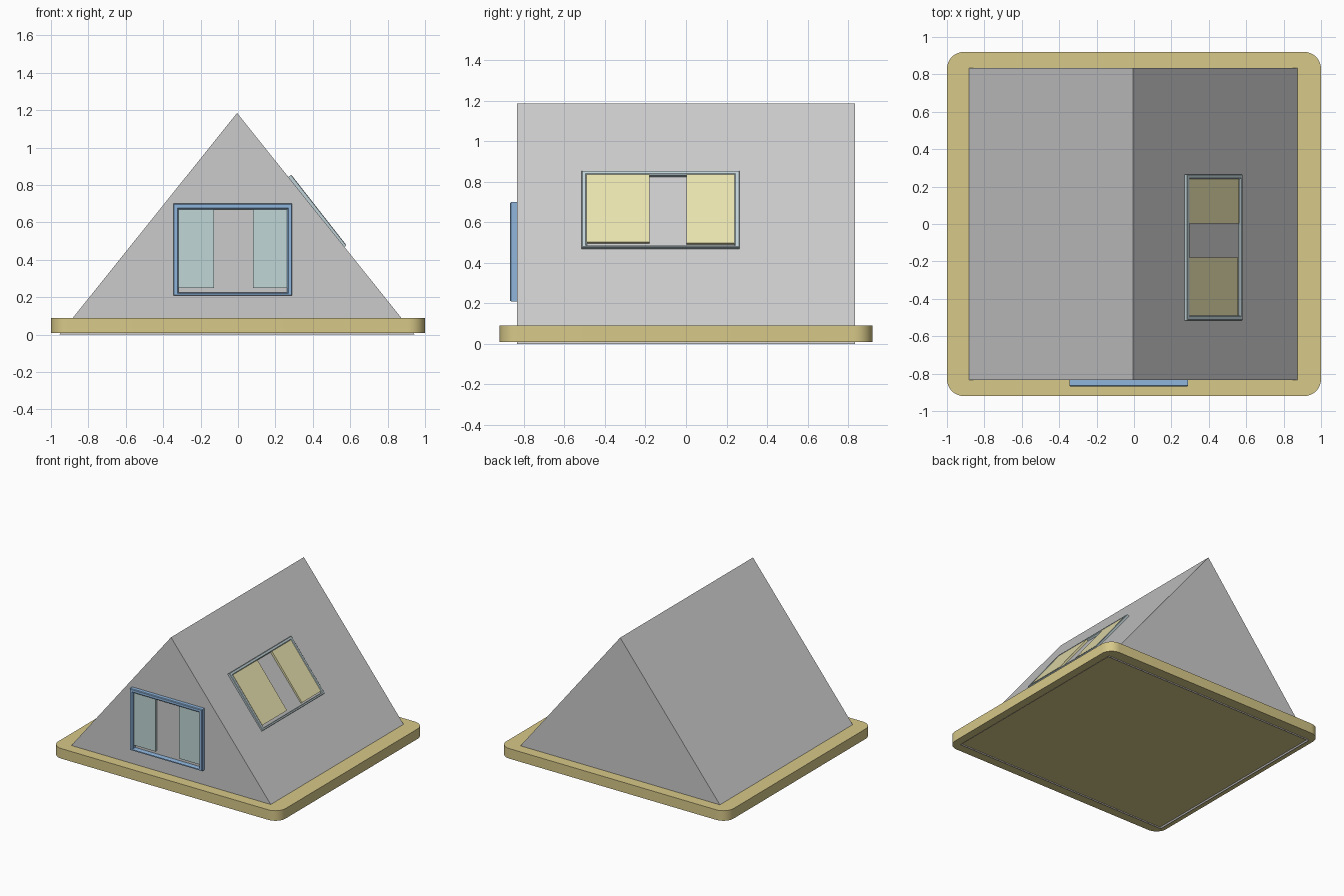
import bpy, bmesh, math
from mathutils import Matrix, Vector

if "Cube" in bpy.data.objects:
    bpy.data.objects.remove(bpy.data.objects["Cube"])


def material(name, rgb):
    m = bpy.data.materials.new(name)
    m.diffuse_color = (*rgb, 1)
    m.use_nodes = True
    m.node_tree.nodes["Principled BSDF"].inputs["Base Color"].default_value = m.diffuse_color
    return m


def make(name, bm, mat=None, matrix=None):
    bmesh.ops.recalc_face_normals(bm, faces=bm.faces)
    me = bpy.data.meshes.new(name)
    bm.to_mesh(me)
    bm.free()
    ob = bpy.data.objects.new(name, me)
    bpy.context.collection.objects.link(ob)
    if mat:
        me.materials.append(mat)
    if matrix:
        ob.matrix_world = matrix
    return ob


def box(name, lo, hi, mat, matrix=None):
    bm = bmesh.new()
    bmesh.ops.create_cube(bm, size=1)
    for v in bm.verts:
        v.co = [a + (c + 0.5) * (b - a) for a, b, c in zip(lo, hi, v.co)]
    return make(name, bm, mat, matrix)


def frame(name, hw, hh, widths, back, depth, mat, matrix):
    # rectangular moulding: profile of (inset fraction, height), swept round
    # widths = side, bottom, top
    side, bot, top = widths
    profile = [(0, back), (0, depth * 0.85), (0.15, depth), (0.75, depth),
               (1, depth * 0.75), (1, back)]
    bm = bmesh.new()
    rings = []
    for f, w in profile:
        x, b, t = hw - f * side, -hh + f * bot, hh - f * top
        rings.append([bm.verts.new((px, py, w))
                      for px, py in ((-x, b), (x, b), (x, t), (-x, t))])
    for i, r in enumerate(rings):
        n = rings[(i + 1) % len(rings)]
        for k in range(4):
            j = (k + 1) % 4
            bm.faces.new((r[k], r[j], n[j], n[k]))
    return make(name, bm, mat, matrix)


def placement(origin, u, v):
    u, v = Vector(u).normalized(), Vector(v).normalized()
    m = Matrix((u, v, u.cross(v))).transposed().to_4x4()
    m.translation = origin
    return m


brown = material("brown", (0.68, 0.58, 0.25))
blue = material("blue", (0.28, 0.47, 0.73))
teal = material("teal", (0.53, 0.68, 0.67))
pale_blue = material("pale_blue", (0.53, 0.65, 0.68))
yellow = material("yellow", (0.82, 0.77, 0.43))

# base slab with rounded corners
bm = bmesh.new()
R, SEG = 0.09, 8
ring = []
for q, (sx, sy) in enumerate(((1, 1), (-1, 1), (-1, -1), (1, -1))):
    for i in range(SEG + 1):
        a = math.pi / 2 * (q + i / SEG)
        ring.append(bm.verts.new((sx * (1 - R) + R * math.cos(a),
                                  sy * (0.92 - R) + R * math.sin(a), 0.01)))
f = bm.faces.new(ring)
ext = bmesh.ops.extrude_face_region(bm, geom=[f], use_keep_orig=True)
bmesh.ops.translate(bm, vec=(0, 0, 0.08),
                    verts=[g for g in ext["geom"] if isinstance(g, bmesh.types.BMVert)])
slab = make("base_slab", bm, brown)
bpy.context.view_layer.objects.active = slab
slab.select_set(True)
bpy.ops.object.shade_smooth_by_angle(angle=math.radians(30))

# triangular house body, open underneath
bm = bmesh.new()
ends = [[bm.verts.new((x, y, z)) for x, z in ((-0.955, 0), (0.945, 0), (-0.005, 1.185))]
        for y in (-0.835, 0.835)]
for e in ends:
    bm.faces.new(e)
for a, b in ((1, 2), (2, 0)):
    bm.faces.new((ends[0][a], ends[0][b], ends[1][b], ends[1][a]))
make("house_body", bm)

# front window: frame and two panes
fm = placement((-0.0275, -0.835, 0.455), (1, 0, 0), (0, 0, 1))
frame("front_window_frame", 0.3175, 0.245, (0.027, 0.015, 0.03), -0.004, 0.033, blue, fm)
for side, x0, x1 in (("left", -0.292, -0.102), ("right", 0.107, 0.292)):
    box(f"front_window_pane_{side}", (x0, -0.205, -0.004), (x1, 0.217, 0.018), teal, fm)

# roof window lying on the right slope
up = Vector((-0.295, 0, 0.377)).normalized()
normal = Vector((0, 1, 0)).cross(up)
rm = placement(Vector((0.4325, -0.125, 0.6665)) - normal * 0.02, (0, 1, 0), up)
frame("roof_window_frame", 0.39, 0.24, (0.026, 0.015, 0.025), -0.004, 0.02, pale_blue, rm)
for side, y0, y1, low in (("front", -0.365, -0.055, -0.205), ("back", 0.127, 0.365, -0.213)):
    box(f"roof_window_pane_{side}", (y0, low, -0.004), (y1, 0.216, 0.018), yellow, rm)
